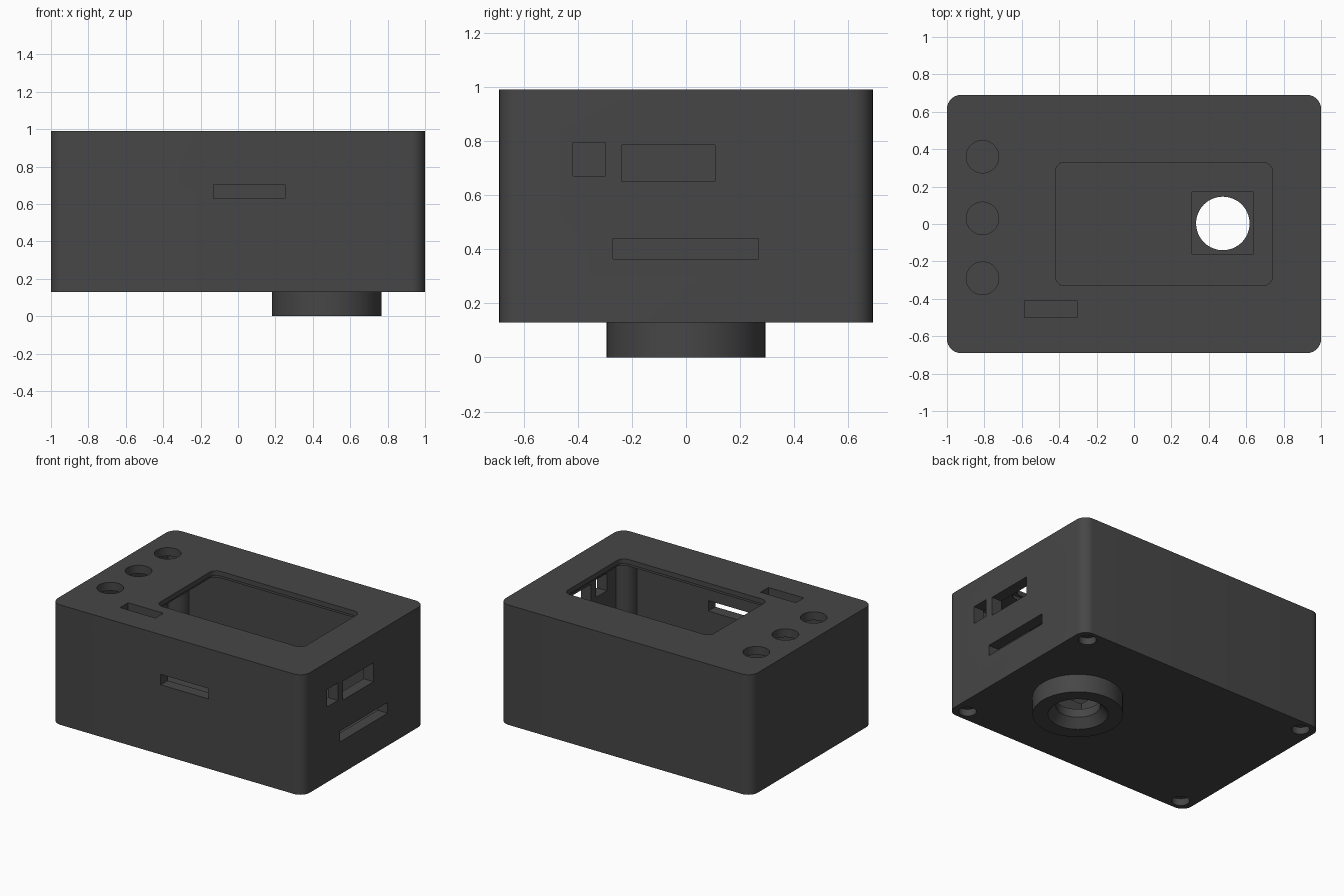
import bpy, bmesh, math

if "Cube" in bpy.data.objects:
    bpy.data.objects.remove(bpy.data.objects["Cube"])

grey = bpy.data.materials.new("dark_grey_plastic")
grey.diffuse_color = (0.062, 0.062, 0.062, 1)
grey.use_nodes = True
grey.node_tree.nodes["Principled BSDF"].inputs["Base Color"].default_value = grey.diffuse_color


def prism(name, outline_bottom, outline_top, z0, z1):
    """Closed solid between two matching outlines."""
    bm = bmesh.new()
    lo = [bm.verts.new((x, y, z0)) for x, y in outline_bottom]
    hi = [bm.verts.new((x, y, z1)) for x, y in outline_top]
    n = len(lo)
    bm.faces.new(lo[::-1])
    bm.faces.new(hi)
    for i in range(n):
        j = (i + 1) % n
        bm.faces.new((lo[i], lo[j], hi[j], hi[i]))
    mesh = bpy.data.meshes.new(name)
    bm.to_mesh(mesh)
    bm.free()
    mesh.materials.append(grey)
    ob = bpy.data.objects.new(name, mesh)
    bpy.context.collection.objects.link(ob)
    return ob


def rounded(x0, x1, y0, y1, r, steps=8):
    pts = []
    corners = ((x1 - r, y1 - r), (x0 + r, y1 - r), (x0 + r, y0 + r), (x1 - r, y0 + r))
    for k, (cx, cy) in enumerate(corners):
        for i in range(steps + 1):
            a = math.pi / 2 * (k + i / steps)
            pts.append((cx + r * math.cos(a), cy + r * math.sin(a)))
    return pts


def circle(cx, cy, r, n=48):
    return [(cx + r * math.cos(2 * math.pi * i / n), cy + r * math.sin(2 * math.pi * i / n))
            for i in range(n)]


def box(x0, x1, y0, y1, z0, z1):
    o = [(x0, y0), (x1, y0), (x1, y1), (x0, y1)]
    return prism("tool", o, o, z0, z1)


def rod(cx, cy, r, z0, z1, r_top=None, n=48):
    return prism("tool", circle(cx, cy, r, n), circle(cx, cy, r_top or r, n), z0, z1)


def slab(outline, z0, z1):
    return prism("tool", outline, outline, z0, z1)


def combine(target, tool, operation):
    mod = target.modifiers.new("shape", 'BOOLEAN')
    mod.operation = operation
    mod.solver = 'EXACT'
    mod.object = tool
    bpy.context.view_layer.objects.active = target
    bpy.ops.object.modifier_apply(modifier=mod.name)
    bpy.data.objects.remove(tool)


def add(tool):
    combine(case, tool, 'UNION')


def cut(tool):
    combine(case, tool, 'DIFFERENCE')


W, D, BASE, TOP = 1.0, 0.69, 0.13, 0.99
WALL, FLOOR, CEIL = 0.08, 0.21, 0.93
LENS_X = 0.475

# Rounded enclosure with the lens collar underneath
outer = rounded(-W, W, -D, D, 0.075)
case = prism("case", outer, outer, BASE, TOP)
add(rod(LENS_X, 0, 0.293, 0, 0.17, n=64))

# Hollow interior with screw posts in the corners
cut(slab(rounded(-W + WALL, W - WALL, -D + WALL, D - WALL, 0.03, 4), FLOOR, CEIL))
for sx in (-1, 1):
    for sy in (-1, 1):
        x, y = sx * 0.9, sy * 0.603
        add(rod(x, y, 0.085, 0.17, 0.96, n=32))
        cut(rod(x, y, 0.058, BASE - 0.05, BASE + 0.05, n=32))
        cut(rod(x, y, 0.03, BASE + 0.02, 0.6, n=24))

# Lens opening: flared mouth, round bore, square sensor seat
cut(rod(LENS_X, 0.003, 0.143, -0.05, 0.3, n=64))
cut(rod(LENS_X, 0.003, 0.195, -0.0001, 0.06, 0.143, n=64))
cut(box(0.31, 0.64, -0.16, 0.17, 0.12, 0.3))

# Screen window with a slightly wider seat behind its lip
cut(slab(rounded(-0.42, 0.74, -0.33, 0.33, 0.05), 0.85, 1.1))
cut(slab(rounded(-0.44, 0.76, -0.35, 0.35, 0.05), 0.85, 0.955))

# Three button holes and the small slot on the lid
for y in (0.36, 0.03, -0.29):
    cut(rod(-0.81, y, 0.087, 0.85, 1.1))
cut(box(-0.585, -0.305, -0.5, -0.41, 0.85, 1.1))

# Slot in the front wall
cut(box(-0.13, 0.25, -0.8, -0.5, 0.63, 0.705))

# Connector openings in the right wall: small port, large port, long slot
for y0, y1, z0, z1 in ((-0.418, -0.297, 0.67, 0.795),
                       (-0.237, 0.108, 0.65, 0.785),
                       (-0.27, 0.267, 0.363, 0.44)):
    cut(box(0.8, 1.1, y0, y1, z0, z1))

# Smooth rounded corners and bores, crisp edges
case.select_set(True)
bpy.context.view_layer.objects.active = case
bpy.ops.object.shade_smooth_by_angle(angle=math.radians(30))
